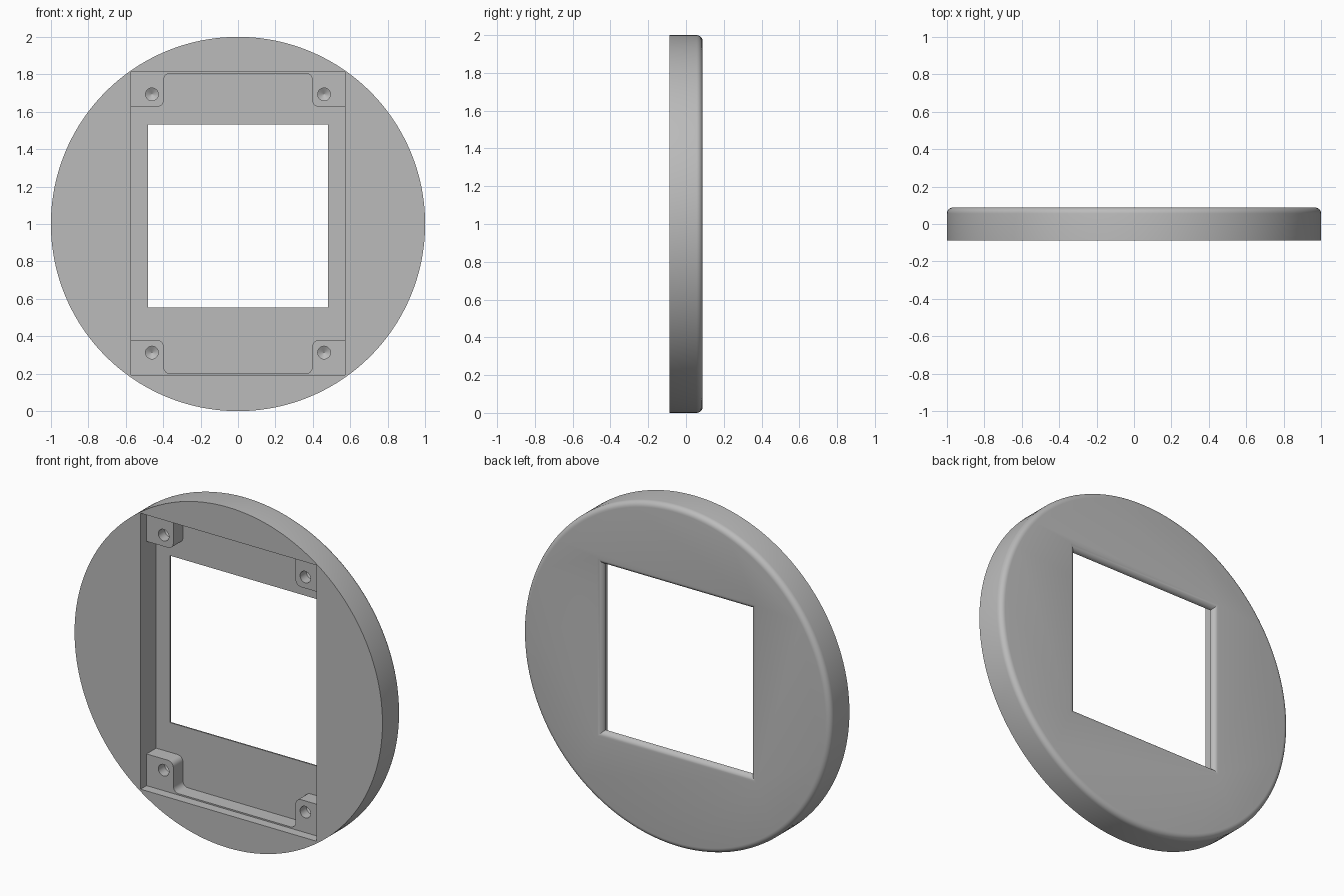
import bpy, bmesh, math
from mathutils import Vector

cube = bpy.data.objects.get("Cube")
if cube:
    bpy.data.objects.remove(cube, do_unlink=True)

HALF = 0.088                 # half thickness
FILLET = 0.032               # rounding of the back edges
FLOOR = HALF - FILLET        # depth position of the pocket floor
LEDGE = -0.033               # depth position of the mounting bosses
MID = 1.0                    # height of the disc centre

grey = bpy.data.materials.new("plain grey")
grey.use_nodes = True
grey.diffuse_color = (0.5, 0.5, 0.5, 1)
grey.node_tree.nodes["Principled BSDF"].inputs["Base Color"].default_value = (0.5, 0.5, 0.5, 1)


def loft(name, rings):
    """Solid made by skinning a stack of equal-length closed rings."""
    bm = bmesh.new()
    loops = [[bm.verts.new(p) for p in ring] for ring in rings]
    n = len(loops[0])
    for a, b in zip(loops, loops[1:]):
        for i in range(n):
            j = (i + 1) % n
            bm.faces.new((a[i], a[j], b[j], b[i]))
    bm.faces.new(loops[0])
    bm.faces.new(loops[-1])
    bmesh.ops.recalc_face_normals(bm, faces=bm.faces)
    mesh = bpy.data.meshes.new(name)
    bm.to_mesh(mesh)
    bm.free()
    mesh.materials.append(grey)
    obj = bpy.data.objects.new(name, mesh)
    bpy.context.collection.objects.link(obj)
    return obj


def circle(r, y, x=0, z=MID, n=160):
    return [(x + r * math.cos(2 * math.pi * i / n), y,
             z + r * math.sin(2 * math.pi * i / n)) for i in range(n)]


def rect(w, z0, z1, y):
    return [(-w, y, z0), (w, y, z0), (w, y, z1), (-w, y, z1)]


def rounded(points, r, steps=6):
    """Round the marked corners of a right-angled outline."""
    out = []
    for i, (x, z, soft) in enumerate(points):
        p = Vector((x, z))
        if not soft:
            out.append(p)
            continue
        a = (Vector(points[i - 1][:2]) - p).normalized() * r
        b = (Vector(points[(i + 1) % len(points)][:2]) - p).normalized() * r
        for k in range(steps + 1):
            t = k / steps * math.pi / 2
            out.append(p + a * (1 - math.sin(t)) + b * (1 - math.cos(t)))
    return out


# Disc with a rounded back rim
arc = [k / 6 * math.pi / 2 for k in range(7)]
rim = [(1 - FILLET * (1 - math.cos(t)), FLOOR + FILLET * math.sin(t)) for t in arc]
disc = loft("round_bezel", [circle(1, -HALF)] + [circle(r, y) for r, y in rim])

cutters = []

# Shallow rectangular pocket in the front
cutters.append(loft("pocket_cutter", [rect(0.571, 0.193, 1.813, y) for y in (-0.2, LEDGE)]))

# Deep pocket that leaves four corner bosses and thin ledges
quarter = [(0.571, 0.624, False), (0.397, 0.624, True), (0.397, 0.802, True)]
outline = []
for sx, sz in ((1, 1), (-1, 1), (-1, -1), (1, -1)):
    part = [(sx * x, MID + 0.003 + sz * z, soft) for x, z, soft in quarter]
    outline += part if sx * sz > 0 else part[::-1]
shape = rounded(outline, 0.034)
cutters.append(loft("deep_pocket_cutter",
                    [[(p.x, y, p.y) for p in shape] for y in (-0.2, FLOOR)]))

# Window whose edges flare out toward the back
flare = [(0, -0.05)] + [(FILLET * (1 - math.cos(t)), FLOOR + FILLET * math.sin(t)) for t in arc]
flare.append((FILLET, 0.2))
cutters.append(loft("window_cutter",
                    [rect(0.482 + e, 0.553 - e, 1.533 + e, y) for e, y in flare]))

# Blind screw holes with conical ends
for x in (-0.46, 0.46):
    for z in (0.313, 1.693):
        cutters.append(loft("screw_hole_cutter", [
            circle(r, y, x, z, 32) for r, y in ((0.034, -0.2), (0.034, 0.025), (0.001, 0.045))]))

# Carve the disc, then discard the cutters
for cutter in cutters:
    cutter.hide_render = True
    mod = disc.modifiers.new(cutter.name, "BOOLEAN")
    mod.operation = "DIFFERENCE"
    mod.solver = "EXACT"
    mod.object = cutter
bpy.context.view_layer.update()
carved = bpy.data.meshes.new_from_object(disc.evaluated_get(bpy.context.evaluated_depsgraph_get()))
disc.modifiers.clear()
disc.data = carved
for cutter in cutters:
    bpy.data.objects.remove(cutter, do_unlink=True)

bpy.ops.object.select_all(action="DESELECT")
disc.select_set(True)
bpy.context.view_layer.objects.active = disc
bpy.ops.object.shade_smooth_by_angle(angle=math.radians(30))
